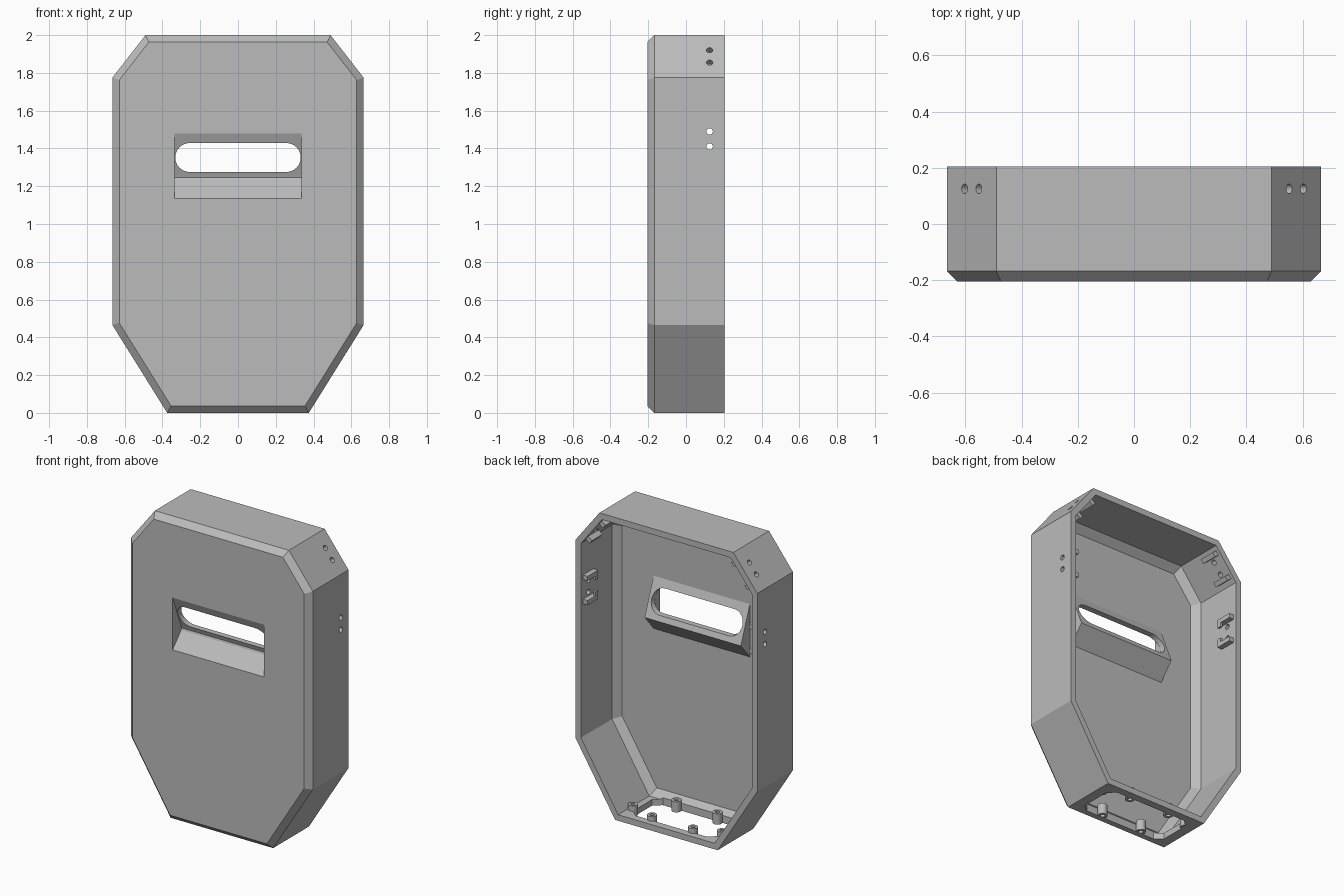
import bpy, bmesh, math
from mathutils import Vector, Matrix

old = bpy.data.objects.get("Cube")
if old:
    bpy.data.objects.remove(old, do_unlink=True)

grey = bpy.data.materials.new("plain_grey")
grey.use_nodes = True
grey.diffuse_color = (0.5, 0.5, 0.5, 1)
grey.node_tree.nodes["Principled BSDF"].inputs["Base Color"].default_value = (0.5, 0.5, 0.5, 1)

FRONT, BACK, WALL = -0.205, 0.205, 0.04


def finish(name, bm):
    bmesh.ops.recalc_face_normals(bm, faces=bm.faces)
    mesh = bpy.data.meshes.new(name)
    bm.to_mesh(mesh)
    bm.free()
    mesh.materials.append(grey)
    obj = bpy.data.objects.new(name, mesh)
    bpy.context.collection.objects.link(obj)
    return obj


def loft(name, rings):
    """Skin closed rings of equal length and cap both ends."""
    bm = bmesh.new()
    loops = [[bm.verts.new(p) for p in ring] for ring in rings]
    n = len(loops[0])
    for a, b in zip(loops, loops[1:]):
        for i in range(n):
            bm.faces.new((a[i], a[(i + 1) % n], b[(i + 1) % n], b[i]))
    bm.faces.new(loops[0])
    bm.faces.new(loops[-1])
    return finish(name, bm)


def rod(name, centre, axis, radius, length):
    bm = bmesh.new()
    turn = Vector(axis).to_track_quat("Z", "Y").to_matrix().to_4x4()
    bmesh.ops.create_cone(bm, cap_ends=True, segments=24, radius1=radius, radius2=radius,
                          depth=length, matrix=Matrix.Translation(centre) @ turn)
    return finish(name, bm)


def box(name, centre, size, angle=0):
    bm = bmesh.new()
    m = Matrix.Translation(centre) @ Matrix.Rotation(angle, 4, "Y") @ Matrix.Diagonal((*size, 1))
    bmesh.ops.create_cube(bm, size=1, matrix=m)
    return finish(name, bm)


def combine(target, tool, operation):
    mod = target.modifiers.new(operation.lower(), "BOOLEAN")
    mod.operation, mod.object, mod.solver = operation, tool, "EXACT"
    bpy.context.view_layer.objects.active = target
    bpy.ops.object.modifier_apply(modifier=mod.name)
    bpy.data.objects.remove(tool, do_unlink=True)


# Octagonal outline, with mitred insets
half = [(0.375, 0), (0.665, 0.465), (0.665, 1.775), (0.49, 2)]
outline = [Vector(p) for p in half + [(-x, z) for x, z in reversed(half)]]


def ring(inset, y):
    points = []
    for i, p in enumerate(outline):
        d1 = (p - outline[i - 1]).normalized()
        d2 = (outline[(i + 1) % len(outline)] - p).normalized()
        n1, n2 = Vector((-d1.y, d1.x)), Vector((-d2.y, d2.x))
        q = p + (n1 + n2) * inset / (1 + n1.dot(n2))
        points.append((q.x, y, q.y))
    return points


# Hollow shell with a bevelled front and an open back
shell = loft("shield_shell", [
    ring(0.037, FRONT), ring(0, FRONT + 0.037), ring(0, BACK),
    ring(WALL, BACK), ring(WALL, -0.12), ring(0.083, -0.165)])


def sideways(name, profile, width):
    return loft(name, [[(x, y, z) for y, z in profile] for x in (-width, width)])


# Sloped viewing recess: housing inside, hollow outside, then the slot
combine(shell, sideways("recess_housing",
        [(-0.185, 1.53), (-0.07, 1.24), (-0.185, 1.108)], 0.352), "UNION")
combine(shell, sideways("recess_cutter",
        [(-0.225, 1.48), (FRONT, 1.48), (-0.117, 1.262), (-0.111, 1.245), (-0.115, 1.232),
         (FRONT, 1.135), (-0.225, 1.135)], 0.335), "DIFFERENCE")
capsule = []
for side, start in ((1, -90), (-1, 90)):
    for k in range(13):
        a = math.radians(start + k * 15)
        capsule.append((side * 0.255 + 0.077 * math.cos(a), 1.352 + 0.077 * math.sin(a)))
combine(shell, loft("slot_cutter", [[(x, y, z) for x, z in capsule] for y in (-0.3, 0.05)]),
        "DIFFERENCE")

# Bottom opening with clipped corners
corner = [(0.31, -0.09), (0.31, 0.11), (0.26, 0.155), (-0.26, 0.155),
          (-0.31, 0.11), (-0.31, -0.09), (-0.26, -0.13), (0.26, -0.13)]
combine(shell, loft("floor_cutter", [[(x, y, z) for x, y in corner] for z in (-0.1, 0.06)]),
        "DIFFERENCE")

# Strap holes through the side walls and upper corners
for z in (1.49, 1.41):
    combine(shell, rod("hole_cutter", (0, 0.125, z), (1, 0, 0), 0.017, 2), "DIFFERENCE")
slope = Vector((0.225, 0, 0.175)).normalized()
for s in (1, -1):
    for x, z in ((0.552, 1.92), (0.603, 1.855)):
        combine(shell, rod("hole_cutter", (s * x, 0.125, z), (s * slope.x, 0, slope.z),
                           0.017, 0.2), "DIFFERENCE")

# Strap clips beside the holes
tilt = -math.atan2(slope.z, slope.x)
along = Vector((-slope.z, 0, slope.x))
for s, side in ((1, "left"), (-1, "right")):
    for z in (1.53, 1.37):
        box(f"{side}_wall_clip", (s * 0.61, 0.13, z), (0.04, 0.11, 0.03))
        box(f"{side}_wall_clip_lip", (s * 0.597, 0.09, 1.45 + (z - 1.45) * 0.8),
            (0.014, 0.03, 0.05))
    for d in (0.08, -0.08):
        c = Vector((0.5775, 0.13, 1.8875)) - slope * 0.055 + along * d
        box(f"{side}_corner_clip", (s * c.x, c.y, c.z), (0.04, 0.11, 0.03), s * tilt)

# Screw bosses around the bottom opening
spots = [(s * x, y, z) for s in (1, -1)
         for x, y, z in ((0.15, 0.14, 0.036), (0.15, -0.115, 0.036), (0.325, 0.09, 0.04))]
for x, y, z in spots:
    boss = rod("screw_boss", (x, y, z), (0, 0, 1), 0.03, 0.07)
    combine(boss, rod("boss_cutter", (x, y, z), (0, 0, 1), 0.014, 0.2), "DIFFERENCE")
